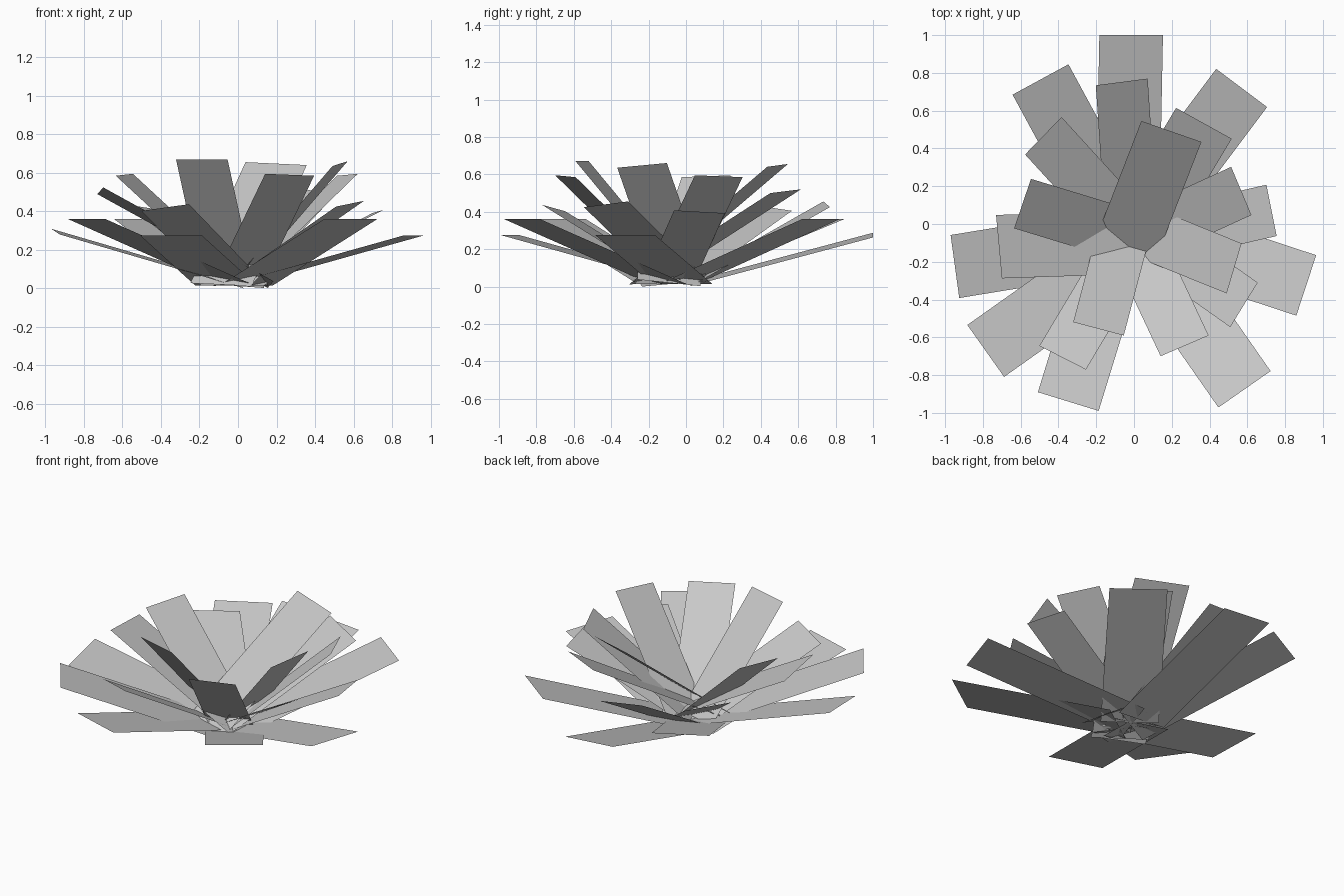
import bpy
import math
from mathutils import Vector

cube = bpy.data.objects.get("Cube")
if cube:
    bpy.data.objects.remove(cube, do_unlink=True)

# One plain grey for every leaf
grey = bpy.data.materials.new("light_grey")
grey.use_nodes = True
colour = (0.58, 0.58, 0.58, 1.0)
grey.diffuse_color = colour
bsdf = grey.node_tree.nodes["Principled BSDF"]
bsdf.inputs["Base Color"].default_value = colour
bsdf.inputs["Roughness"].default_value = 0.9


def leaf(name, length, base_z, tip_x, tip_y, tip_z, heading, roll):
    """Flat rectangular leaf, three times as long as wide, rising to its tip.
    roll is how much higher its left edge is than its right edge."""
    a = math.radians(heading)
    out = Vector((math.cos(a), math.sin(a), 0))
    side = Vector((-math.sin(a), math.cos(a), 0))
    width = length / 3
    across = side * width + Vector((0, 0, roll))
    rise = tip_z - max(base_z, abs(roll) / 2)
    # keep the long edges square to the end edges
    shear = -rise * roll / width
    run = math.sqrt(length ** 2 - rise ** 2 - shear ** 2)
    along = out * run + side * shear + Vector((0, 0, rise))
    tip = Vector((tip_x, tip_y, tip_z))
    base = tip - along
    verts = [base - across / 2, tip - across / 2, tip + across / 2, base + across / 2]
    mesh = bpy.data.meshes.new(name)
    mesh.from_pydata(verts, [], [(0, 1, 2, 3)])
    mesh.materials.append(grey)
    obj = bpy.data.objects.new(name, mesh)
    bpy.context.collection.objects.link(obj)


# Each leaf: tip x, tip y, tip z, heading in degrees, roll
low_leaves = [
    (-0.015, 1.0, 0.275, 90, 0.025),
    (-0.495, 0.765, 0.36, 118.5, 0),
    (-0.948, -0.225, 0.295, 187.8, -0.03),
    (-0.785, -0.672, 0.36, 215.3, 0),
    (-0.348, -0.94, 0.275, 252.9, 0),
    (0.585, -0.875, 0.36, 304.9, 0),
    (0.912, -0.325, 0.275, 341.8, 0),
    (0.57, 0.72, 0.36, 53.1, 0),
]
tall_leaves = [
    (0.37, 0.533, 0.51, 61, 0.02),
    (-0.715, -0.12, 0.507, 185.2, 0.035),
    (0.198, 0.49, 0.648, 70.8, 0.015),
]
middle_leaves = [
    (-0.065, 0.752, 0.44, 97.4, 0.03),
    (-0.48, 0.467, 0.42, 135.7, 0.03),
    (-0.378, -0.708, 0.42, 243, 0.035),
    (0.582, -0.428, 0.44, 328.3, 0.03),
    (0.728, 0.072, 0.40, 11.3, -0.015),
]
inner_leaves = [
    (-0.59, 0.108, 0.59, 161.2, -0.01),
    (-0.188, -0.555, 0.67, 255.2, 0),
    (0.268, -0.645, 0.59, 293.3, -0.01),
    (0.53, -0.235, 0.648, 343.5, 0.025),
    (0.568, 0.175, 0.59, 22.8, -0.01),
]

# Rings of leaves: large ones first, then the small ones
for ring, leaves, length, base_z in (
    ("low_leaf", low_leaves, 1.01, 0.015),
    ("tall_leaf", tall_leaves, 1.01, 0.02),
    ("middle_leaf", middle_leaves, 0.83, 0.03),
    ("inner_leaf", inner_leaves, 0.83, 0.04),
):
    for i, values in enumerate(leaves, 1):
        leaf(f"{ring}_{i}", length, base_z, *values)
